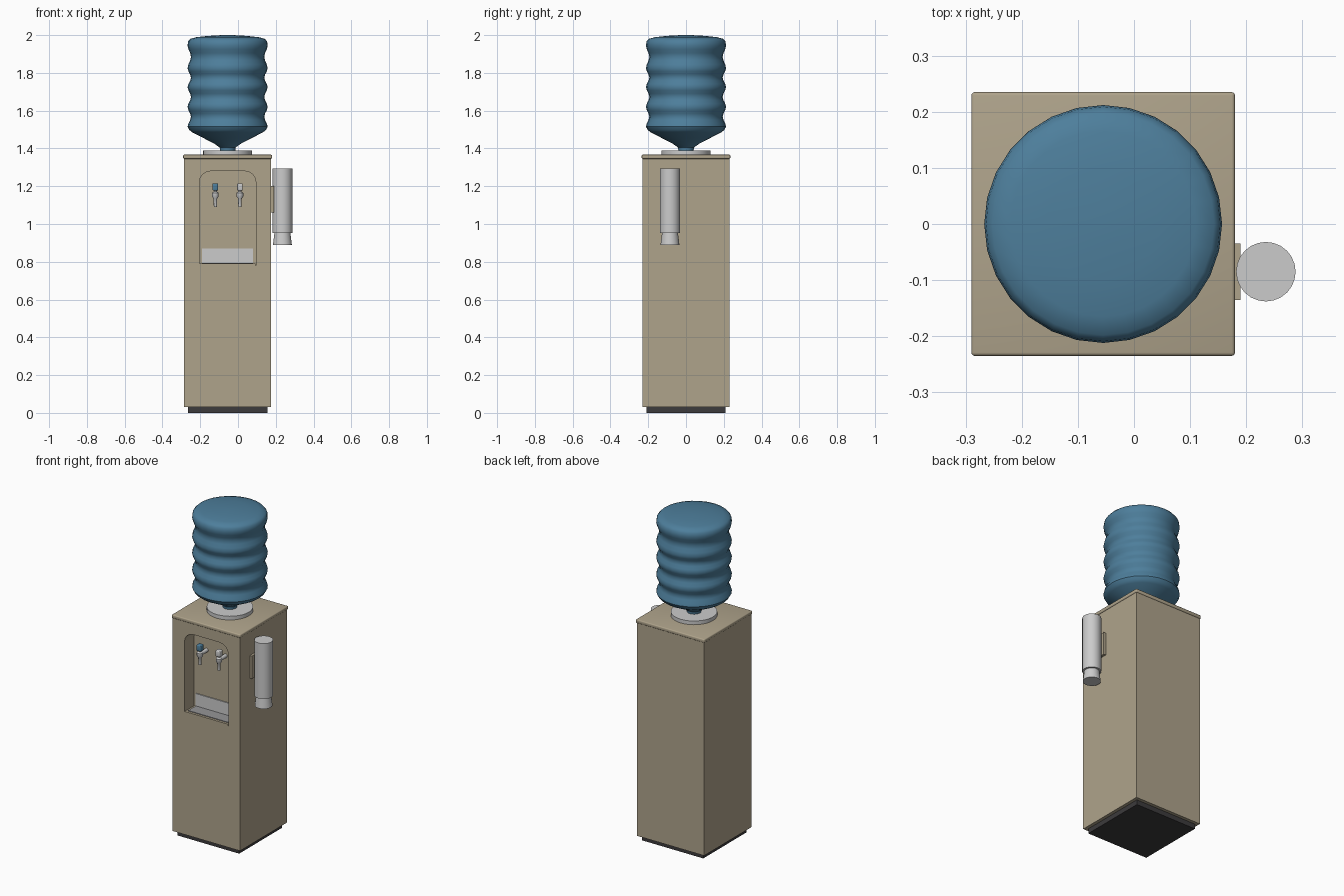
import bpy, bmesh, math
from mathutils import Matrix

cube = bpy.data.objects.get("Cube")
if cube:
    bpy.data.objects.remove(cube, do_unlink=True)


def material(name, r, g, b):
    m = bpy.data.materials.new(name)
    m.use_nodes = True
    m.diffuse_color = (r, g, b, 1)
    bsdf = m.node_tree.nodes["Principled BSDF"]
    bsdf.inputs["Base Color"].default_value = (r, g, b, 1)
    bsdf.inputs["Roughness"].default_value = 0.6
    return m


BEIGE = material("beige", 0.43, 0.37, 0.26)
BLUE = material("bottle blue", 0.075, 0.21, 0.33)
PALE = material("pale grey", 0.6, 0.6, 0.6)
GREY = material("mid grey", 0.3, 0.3, 0.31)
DARK = material("dark grey", 0.045, 0.043, 0.045)

CX = -0.055       # cabinet centre
BACK = -0.135     # rear wall of the niche
TAP_Y = -0.2


def finish(name, bm, mat, smooth=False):
    bmesh.ops.recalc_face_normals(bm, faces=bm.faces)
    mesh = bpy.data.meshes.new(name)
    bm.to_mesh(mesh)
    bm.free()
    ob = bpy.data.objects.new(name, mesh)
    bpy.context.collection.objects.link(ob)
    mesh.materials.append(mat)
    if smooth:
        bpy.ops.object.select_all(action="DESELECT")
        ob.select_set(True)
        bpy.context.view_layer.objects.active = ob
        bpy.ops.object.shade_smooth_by_angle(angle=math.radians(40))
    return ob


def box(name, x, y, z, mat, bevel=0):
    """Box from (low, high) ranges."""
    bm = bmesh.new()
    bmesh.ops.create_cube(bm, size=1)
    for v in bm.verts:
        v.co = [(lo + hi) / 2 + c * (hi - lo) for c, (lo, hi) in zip(v.co, (x, y, z))]
    if bevel:
        bmesh.ops.bevel(bm, geom=bm.edges[:], offset=bevel, segments=3,
                        profile=0.5, affect="EDGES")
    return finish(name, bm, mat, smooth=bevel > 0)


def lathe(name, profile, x, y, mat, sides=28):
    """Closed solid turned from (radius, height) points."""
    bm = bmesh.new()
    rings = []
    for r, z in profile:
        angles = [2 * math.pi * i / sides for i in range(sides)]
        rings.append([bm.verts.new((x + r * math.cos(a), y + r * math.sin(a), z))
                      for a in angles])
    for a, b in zip(rings, rings[1:]):
        for i in range(sides):
            j = (i + 1) % sides
            bm.faces.new((a[i], a[j], b[j], b[i]))
    bm.faces.new(rings[0])
    bm.faces.new(rings[-1])
    return finish(name, bm, mat, smooth=True)


# Cabinet, plinth and lid
box("plinth", (CX - 0.21, CX + 0.21), (-0.21, 0.21), (0, 0.035), DARK)
cabinet = box("cabinet", (CX - 0.23, CX + 0.23), (-0.23, 0.23), (0.03, 1.35), BEIGE)
box("lid", (CX - 0.235, CX + 0.235), (-0.235, 0.235), (1.345, 1.367), BEIGE, 0.006)

# Niche with rounded upper corners, cut out of the cabinet front
outline = [(-0.205, 0.78), (0.095, 0.78)]
for cx, start in ((0.035, 0), (-0.145, 90)):
    for step in range(5):
        a = math.radians(start + step * 22.5)
        outline.append((cx + 0.06 * math.cos(a), 1.22 + 0.06 * math.sin(a)))
bm = bmesh.new()
face = bm.faces.new([bm.verts.new((x, -0.3, z)) for x, z in outline])
side = bmesh.ops.extrude_face_region(bm, geom=[face])["geom"]
bmesh.ops.translate(bm, vec=(0, BACK + 0.3, 0),
                    verts=[g for g in side if isinstance(g, bmesh.types.BMVert)])
cutter = finish("niche_cutter", bm, BEIGE)
cutter.hide_render = True
cutter.hide_set(True)
cut = cabinet.modifiers.new("niche", "BOOLEAN")
cut.object = cutter
cut.operation = "DIFFERENCE"
cut.solver = "EXACT"

# Drip tray and splash plate
box("drip_tray", (-0.203, 0.093), (-0.23, BACK), (0.78, 0.79), BEIGE)
box("drip_grille", (-0.19, 0.08), (-0.215, BACK), (0.788, 0.794), GREY)
box("splash_plate", (-0.19, 0.08), (BACK - 0.006, BACK + 0.002), (0.79, 0.87), PALE)

# Taps
for label, x, mat in (("cold", -0.12, BLUE), ("hot", 0.01, PALE)):
    lathe(label + "_tap", [(0.008, 1.09), (0.01, 1.135), (0.018, 1.145),
                           (0.018, 1.165), (0.008, 1.172), (0.008, 1.18)],
          x, TAP_Y, PALE, 12)
    bm = bmesh.new()
    turn = Matrix.Translation((x, (TAP_Y + BACK) / 2, 1.155)) @ Matrix.Rotation(math.pi / 2, 4, "X")
    bmesh.ops.create_cone(bm, cap_ends=True, segments=12, radius1=0.012, radius2=0.012,
                          depth=BACK - TAP_Y + 0.004, matrix=turn)
    finish(label + "_tap_stem", bm, PALE, True)
    box(label + "_tap_handle", (x - 0.015, x + 0.015), (TAP_Y - 0.016, TAP_Y + 0.016),
        (1.177, 1.215), mat, 0.005)

# Cup dispenser on the side
box("dispenser_bracket", (0.17, 0.19), (-0.135, -0.035), (1.06, 1.2), BEIGE)
lathe("cup_tube", [(0.053, 0.953), (0.053, 1.295)], 0.235, -0.085, PALE, 24)
lathe("cup", [(0.05, 0.89), (0.042, 0.954)], 0.235, -0.085, PALE, 24)

# Collar and ribbed bottle
lathe("collar", [(0.13, 1.365), (0.13, 1.39)], CX, 0, PALE, 32)
profile = [(0.04, 1.385), (0.042, 1.405), (0.07, 1.425), (0.13, 1.456), (0.188, 1.486),
           (0.202, 1.497)]
bumps = (1.515, 1.62, 1.725, 1.825)
for low, high in zip(bumps, bumps[1:] + (1.945,)):
    for k in range(6):
        t = k / 6
        profile.append((0.203 + 0.009 * math.cos(2 * math.pi * t), low + (high - low) * t))
profile += [(0.212, 1.945), (0.209, 1.967), (0.198, 1.98), (0.165, 1.989),
            (0.1, 1.996), (0.03, 2.0)]
lathe("water_bottle", profile, CX, 0, BLUE)
